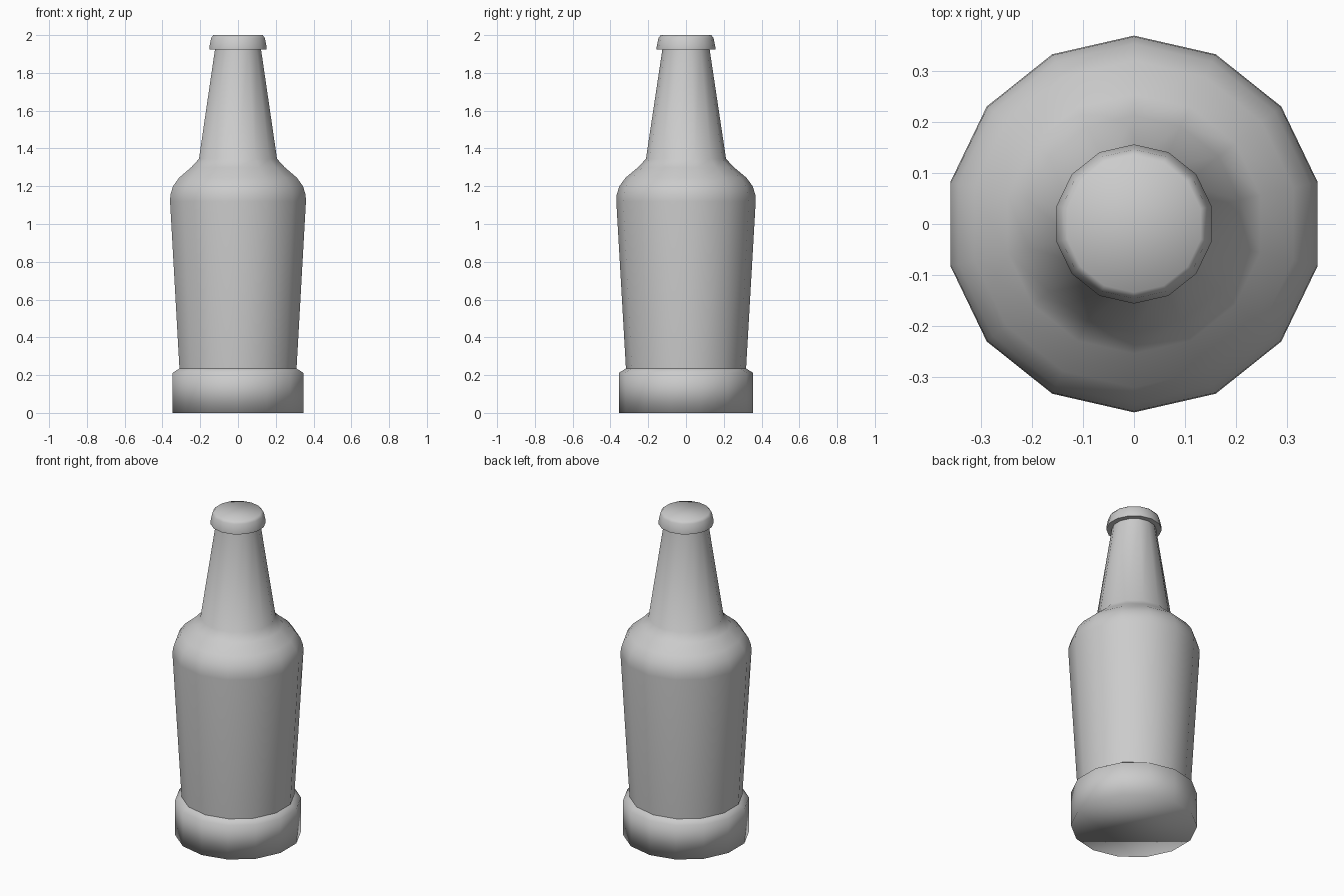
import bpy, bmesh, math

if "Cube" in bpy.data.objects:
    bpy.data.objects.remove(bpy.data.objects["Cube"])

SIDES = 14


def lathe(name, profile, close_bottom=False, close_top=False, angle=None):
    """Spin (radius, z) points into a 14-sided shell with a vertex on the y axis."""
    bm = bmesh.new()
    rings = []
    for r, z in profile:
        ring = []
        for i in range(SIDES):
            a = math.pi / 2 + 2 * math.pi * i / SIDES
            ring.append(bm.verts.new((r * math.cos(a), r * math.sin(a), z)))
        rings.append(ring)
    for lo, hi in zip(rings, rings[1:]):
        for i in range(SIDES):
            j = (i + 1) % SIDES
            bm.faces.new((lo[i], lo[j], hi[j], hi[i]))
    if close_bottom:
        bm.faces.new(rings[0][::-1])
    if close_top:
        bm.faces.new(rings[-1])
    mesh = bpy.data.meshes.new(name)
    bm.to_mesh(mesh)
    bm.free()
    obj = bpy.data.objects.new(name, mesh)
    bpy.context.collection.objects.link(obj)
    bpy.ops.object.select_all(action='DESELECT')
    obj.select_set(True)
    bpy.context.view_layer.objects.active = obj
    if angle is None:
        bpy.ops.object.shade_smooth()
    else:
        bpy.ops.object.shade_smooth_by_angle(angle=math.radians(angle))
    return obj


# Wide foot with a small bevel up to the body
lathe("bottle_base", [(0.355, 0), (0.355, 0.212), (0.318, 0.235)],
      close_bottom=True)

# Flared body, rounded shoulder and tapering neck
lathe("bottle_body", [(0.318, 0.235), (0.369, 1.12), (0.367, 1.155),
                      (0.353, 1.2), (0.32, 1.245), (0.254, 1.3),
                      (0.212, 1.345), (0.125, 1.925)])

# Cap with an underside lip and softened top rim
lathe("bottle_cap", [(0.125, 1.925), (0.156, 1.925), (0.156, 1.935),
                     (0.146, 1.985), (0.134, 2.0)],
      close_top=True, angle=75)
